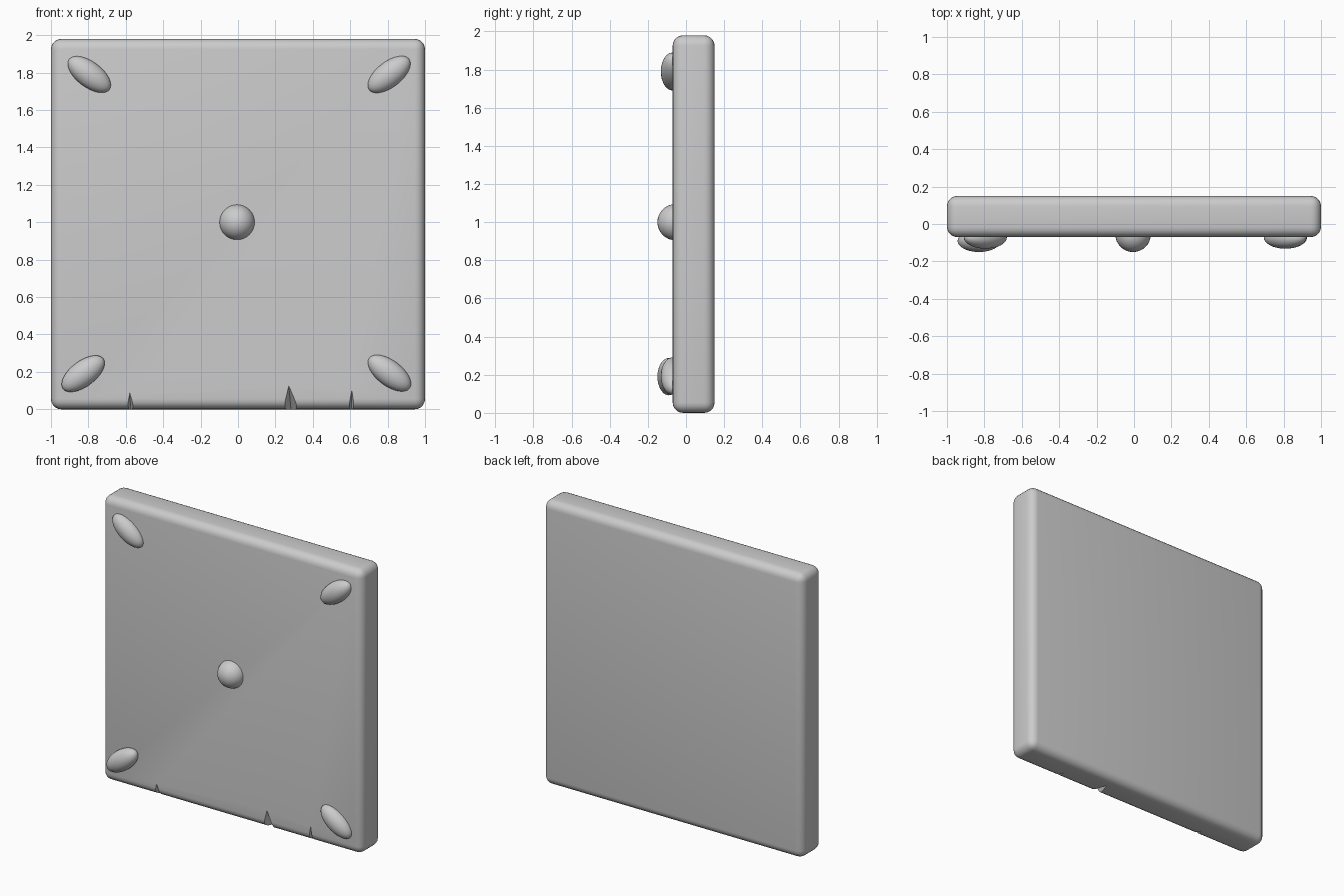
import bpy
import bmesh
import math
from mathutils import Vector

cube = bpy.data.objects.get("Cube")
if cube:
    bpy.data.objects.remove(cube, do_unlink=True)

# Single stone grey
grey = bpy.data.materials.new("stone_grey")
grey.use_nodes = True
colour = (0.6, 0.6, 0.6, 1)
grey.diffuse_color = colour
grey.node_tree.nodes["Principled BSDF"].inputs["Base Color"].default_value = colour


def activate(obj):
    bpy.ops.object.select_all(action="DESELECT")
    obj.select_set(True)
    bpy.context.view_layer.objects.active = obj


def stud(name, x, y, z, size, tilt=0):
    """Smooth ellipsoid half sunk in the front of the slab."""
    bpy.ops.mesh.primitive_uv_sphere_add(
        segments=32, ring_count=16, location=(x, y, z),
        rotation=(0, math.radians(-tilt), 0))
    obj = bpy.context.object
    obj.name = name
    obj.scale = size
    obj.data.materials.append(grey)
    bpy.ops.object.shade_smooth()


def notch_cutter(name, left, right, apex_x, apex_z, depth):
    """Pointed wedge, wide at the front lower edge and narrowing to the back."""
    bm = bmesh.new()
    front = -0.09
    points = [(left, front, -0.02), (right, front, -0.02),
              (apex_x, front, apex_z), ((left + right) / 2, front + depth, -0.02)]
    for p in points:
        bm.verts.new(Vector(p))
    bmesh.ops.convex_hull(bm, input=bm.verts)
    bmesh.ops.recalc_face_normals(bm, faces=bm.faces)
    mesh = bpy.data.meshes.new(name)
    bm.to_mesh(mesh)
    bm.free()
    mesh.materials.append(grey)
    obj = bpy.data.objects.new(name, mesh)
    bpy.context.collection.objects.link(obj)
    obj.hide_render = True
    return obj


# Rounded slab
bpy.ops.mesh.primitive_cube_add(size=1, location=(0, 0.04, 0.99))
slab = bpy.context.object
slab.name = "slab"
slab.scale = (2, 0.22, 1.98)
bpy.ops.object.transform_apply(location=True, rotation=False, scale=True)
slab.data.materials.append(grey)
bevel = slab.modifiers.new("rounded_edges", "BEVEL")
bevel.width = 0.055
bevel.segments = 5

# Chips in the lower front edge
chips = [
    ("left_chip", 0.58, 0.63, 0.61, 0.13, 0.11),
    ("middle_chip", 0.23, 0.34, 0.27, 0.145, 0.17),
    ("right_chip", -0.605, -0.54, -0.58, 0.11, 0.11),
]
cutters = [notch_cutter(*chip) for chip in chips]
for cutter in cutters:
    cut = slab.modifiers.new(cutter.name, "BOOLEAN")
    cut.operation = "DIFFERENCE"
    cut.solver = "EXACT"
    cut.object = cutter
activate(slab)
for modifier in list(slab.modifiers):
    bpy.ops.object.modifier_apply(modifier=modifier.name)
for cutter in cutters:
    bpy.data.objects.remove(cutter, do_unlink=True)
activate(slab)
bpy.ops.object.shade_smooth_by_angle(angle=math.radians(30))

# Round centre stud and four slanted corner studs
stud("centre_stud", -0.005, -0.055, 1.0, (0.095, 0.095, 0.095))
oval = (0.135, 0.06, 0.068)
stud("upper_right_stud", -0.795, -0.072, 1.79, oval, -37)
stud("upper_left_stud", 0.808, -0.072, 1.79, oval, 38)
stud("lower_right_stud", -0.828, -0.09, 0.19, oval, 37)
stud("lower_left_stud", 0.81, -0.072, 0.193, oval, -37)
